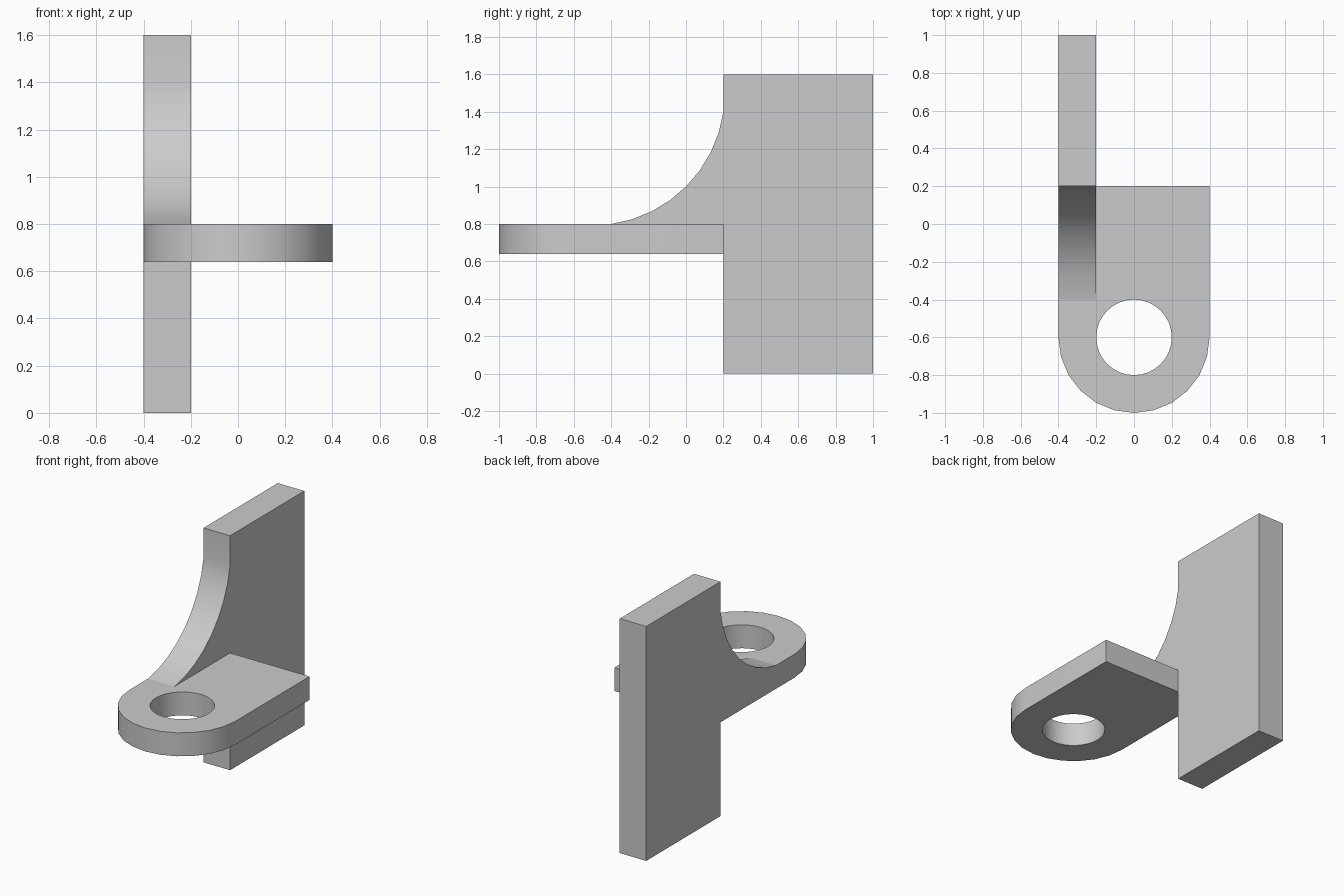
import bpy, bmesh
from math import cos, sin, pi, atan2, hypot

cube = bpy.data.objects.get("Cube")
if cube:
    bpy.data.objects.remove(cube, do_unlink=True)

grey = bpy.data.materials.new("light grey")
grey.use_nodes = True
grey.diffuse_color = (0.6, 0.6, 0.6, 1)
bsdf = next(n for n in grey.node_tree.nodes if n.type == "BSDF_PRINCIPLED")
bsdf.inputs["Base Color"].default_value = (0.6, 0.6, 0.6, 1)


def arc(cx, cy, r, start, end, steps):
    angles = [start + (end - start) * i / steps for i in range(steps + 1)]
    return [(cx + r * cos(a), cy + r * sin(a)) for a in angles]


def prism(name, outline, place, offset):
    """Extrude a closed 2D outline, mapped to 3D by place, along offset."""
    bm = bmesh.new()
    face = bm.faces.new([bm.verts.new(place(u, v)) for u, v in outline])
    top = bmesh.ops.extrude_face_region(bm, geom=[face])["geom"]
    verts = [g for g in top if isinstance(g, bmesh.types.BMVert)]
    bmesh.ops.translate(bm, verts=verts, vec=offset)
    bmesh.ops.recalc_face_normals(bm, faces=bm.faces)
    mesh = bpy.data.meshes.new(name)
    bm.to_mesh(mesh)
    bm.free()
    mesh.materials.append(grey)
    obj = bpy.data.objects.new(name, mesh)
    bpy.context.collection.objects.link(obj)
    return obj


def combine(target, other, operation):
    mod = target.modifiers.new(operation.lower(), "BOOLEAN")
    mod.object, mod.operation, mod.solver = other, operation, "EXACT"
    bpy.context.view_layer.objects.active = target
    bpy.ops.object.modifier_apply(modifier=mod.name)
    bpy.data.objects.remove(other, do_unlink=True)


# Upright plate with a concave web sweeping down to the shelf
low = atan2(-0.7, 0.1)
high = atan2(-0.1, 0.7)
web = arc(-0.5, 1.5, hypot(0.7, 0.1), high, low, 8)
outline = [(0.2, 0), (1, 0), (1, 1.6), (0.2, 1.6)] + web + [(0.2, 0.8)]
bracket = prism("bracket", outline, lambda y, z: (-0.4, y, z), (0.2, 0, 0))

# Shelf with a rounded front
outline = [(0.4, 0.2), (-0.4, 0.2)] + arc(0, -0.6, 0.4, pi, 2 * pi, 12)
shelf = prism("shelf", outline, lambda x, y: (x, y, 0.64), (0, 0, 0.16))

# Round hole through the shelf
hole = prism("hole_cutter", arc(0, -0.6, 0.2, 0, 2 * pi, 32)[:-1],
             lambda x, y: (x, y, 0.5), (0, 0, 0.5))
hole.hide_render = True
combine(shelf, hole, "DIFFERENCE")
combine(bracket, shelf, "UNION")

# Smooth the curved walls, keep flat faces flat
bpy.ops.object.select_all(action="DESELECT")
bracket.select_set(True)
bpy.context.view_layer.objects.active = bracket
bpy.ops.object.shade_smooth_by_angle(angle=pi / 6)
weighted = bracket.modifiers.new("flat normals", "WEIGHTED_NORMAL")
weighted.keep_sharp = True
